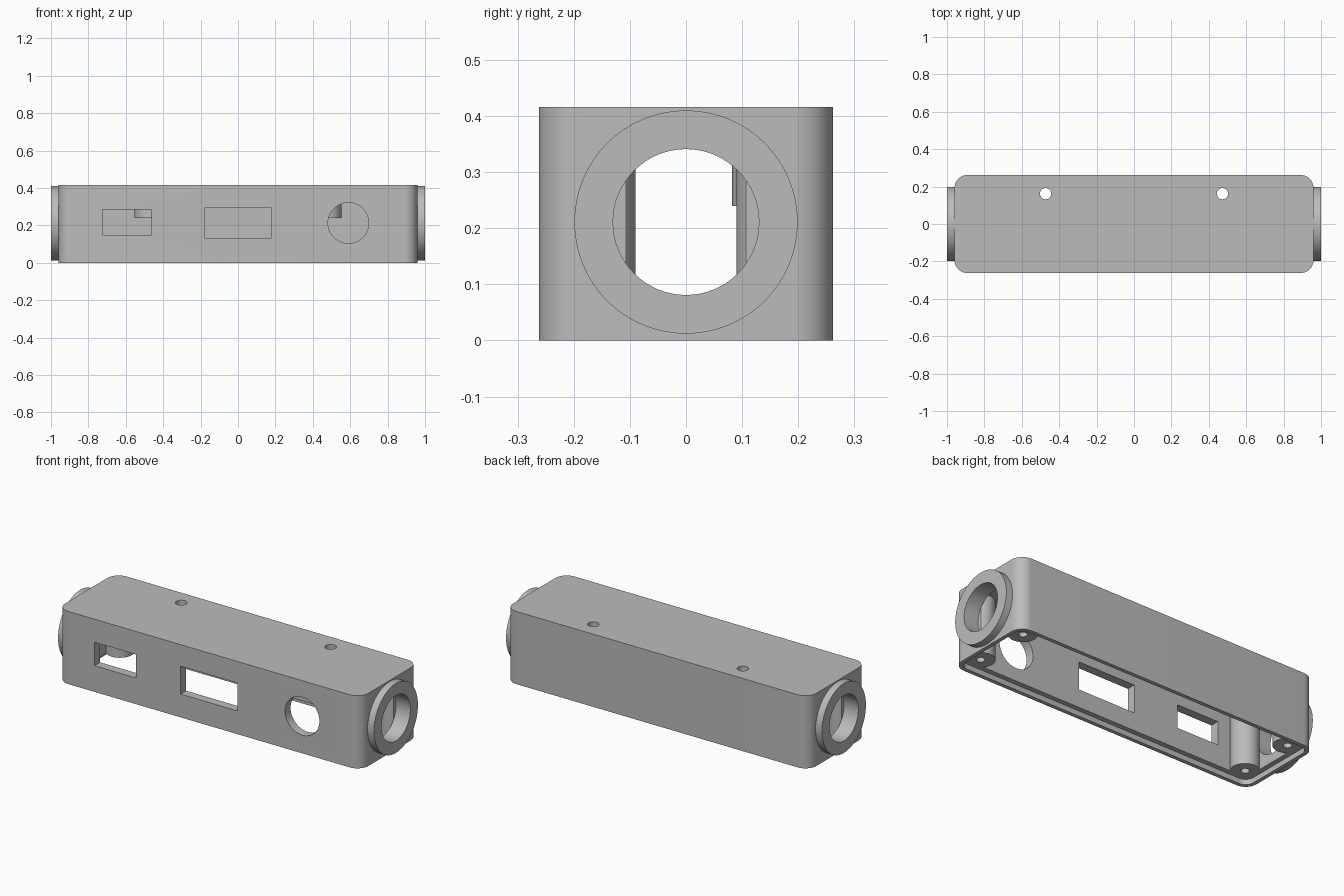
import bpy
import bmesh
from math import radians
from mathutils import Matrix, Vector

cube = bpy.data.objects.get("Cube")
if cube:
    bpy.data.objects.remove(cube, do_unlink=True)

# Main sizes
HALF_X, HALF_Y, HEIGHT = 0.96, 0.262, 0.416
WALL, RIM, RECESS = 0.05, 0.022, 0.03
AXIS_Z = 0.211

grey = bpy.data.materials.new("plain_grey")
grey.use_nodes = True
colour = (0.5, 0.5, 0.5, 1)
grey.diffuse_color = colour
grey.node_tree.nodes["Principled BSDF"].inputs["Base Color"].default_value = colour


def finish(bm, name):
    bmesh.ops.recalc_face_normals(bm, faces=bm.faces)
    mesh = bpy.data.meshes.new(name)
    bm.to_mesh(mesh)
    bm.free()
    mesh.materials.append(grey)
    obj = bpy.data.objects.new(name, mesh)
    bpy.context.collection.objects.link(obj)
    return obj


def block(name, low, high, radius=0):
    """Box between two corners, with optional rounded vertical edges."""
    low, high = Vector(low), Vector(high)
    bm = bmesh.new()
    bmesh.ops.create_cube(bm, size=1)
    for v in bm.verts:
        v.co = (low + high) / 2 + v.co * (high - low)
    if radius:
        upright = [e for e in bm.edges
                   if abs(e.verts[0].co.z - e.verts[1].co.z) > 0.001]
        bmesh.ops.bevel(bm, geom=upright, offset=radius, segments=12,
                        profile=0.5, affect='EDGES')
    return finish(bm, name)


def rod(name, start, end, radius, sides=48):
    """Cylinder running from one point to another."""
    start, end = Vector(start), Vector(end)
    axis = end - start
    turn = Vector((0, 0, 1)).rotation_difference(axis).to_matrix().to_4x4()
    bm = bmesh.new()
    bmesh.ops.create_cone(bm, cap_ends=True, segments=sides, radius1=radius,
                          radius2=radius, depth=axis.length,
                          matrix=Matrix.Translation((start + end) / 2) @ turn)
    return finish(bm, name)


def combine(target, other, operation):
    """Apply a boolean and discard the second shape."""
    other.hide_render = True
    mod = target.modifiers.new(other.name, 'BOOLEAN')
    mod.operation, mod.object, mod.solver = operation, other, 'EXACT'
    bpy.context.view_layer.objects.active = target
    bpy.ops.object.modifier_apply(modifier=mod.name)
    bpy.data.objects.remove(other, do_unlink=True)


def add(other):
    combine(housing, other, 'UNION')


def cut(other):
    combine(housing, other, 'DIFFERENCE')


# Rounded shell, hollow and open underneath
housing = block("housing", (-HALF_X, -HALF_Y, 0), (HALF_X, HALF_Y, HEIGHT), 0.07)
ix, iy = HALF_X - WALL, HALF_Y - WALL
cut(block("cavity", (-ix, -iy, -0.1), (ix, iy, HEIGHT - WALL), 0.025))

# Corner screw posts, top bosses and end collars
posts = [(sx * 0.863, sy * 0.165) for sx in (-1, 1) for sy in (-1, 1)]
for x, y in posts:
    add(rod("corner_post", (x, y, 0.01), (x, y, HEIGHT - 0.02), 0.075))
for x in (-0.473, 0.473):
    add(rod("top_boss", (x, 0.162, 0.24), (x, 0.162, HEIGHT - 0.02), 0.08))
for side in (-1, 1):
    add(rod("end_collar", (side * 0.945, 0, AXIS_Z), (side, 0, AXIS_Z), 0.199, 64))

# Lid recess around the open underside
rx, ry = HALF_X - RIM, HALF_Y - RIM
cut(block("lid_recess", (-rx, -ry, -0.1), (rx, ry, RECESS), 0.05))

# Screw holes in posts and bosses
for x, y in posts:
    cut(rod("post_hole", (x, y, -0.1), (x, y, 0.25), 0.022, 32))
for x in (-0.473, 0.473):
    cut(rod("boss_hole", (x, 0.162, 0.1), (x, 0.162, 0.5), 0.03, 32))

# Round passages through the ends
for side in (-1, 1):
    cut(rod("end_hole", (side * ix, 0, AXIS_Z), (side * 1.1, 0, AXIS_Z), 0.13, 64))

# Front openings: two windows and a round hole
front, inside = -0.4, -iy + 0.01
cut(block("side_window", (-0.725, front, 0.15), (-0.463, inside, 0.284)))
cut(block("middle_window", (-0.18, front, 0.133), (0.18, inside, 0.293)))
cut(rod("round_hole", (0.59, front, 0.213), (0.59, inside, 0.213), 0.109))

# Smooth curved walls while keeping edges crisp
bpy.ops.object.select_all(action='DESELECT')
housing.select_set(True)
bpy.context.view_layer.objects.active = housing
bpy.ops.object.shade_smooth_by_angle(angle=radians(30))
